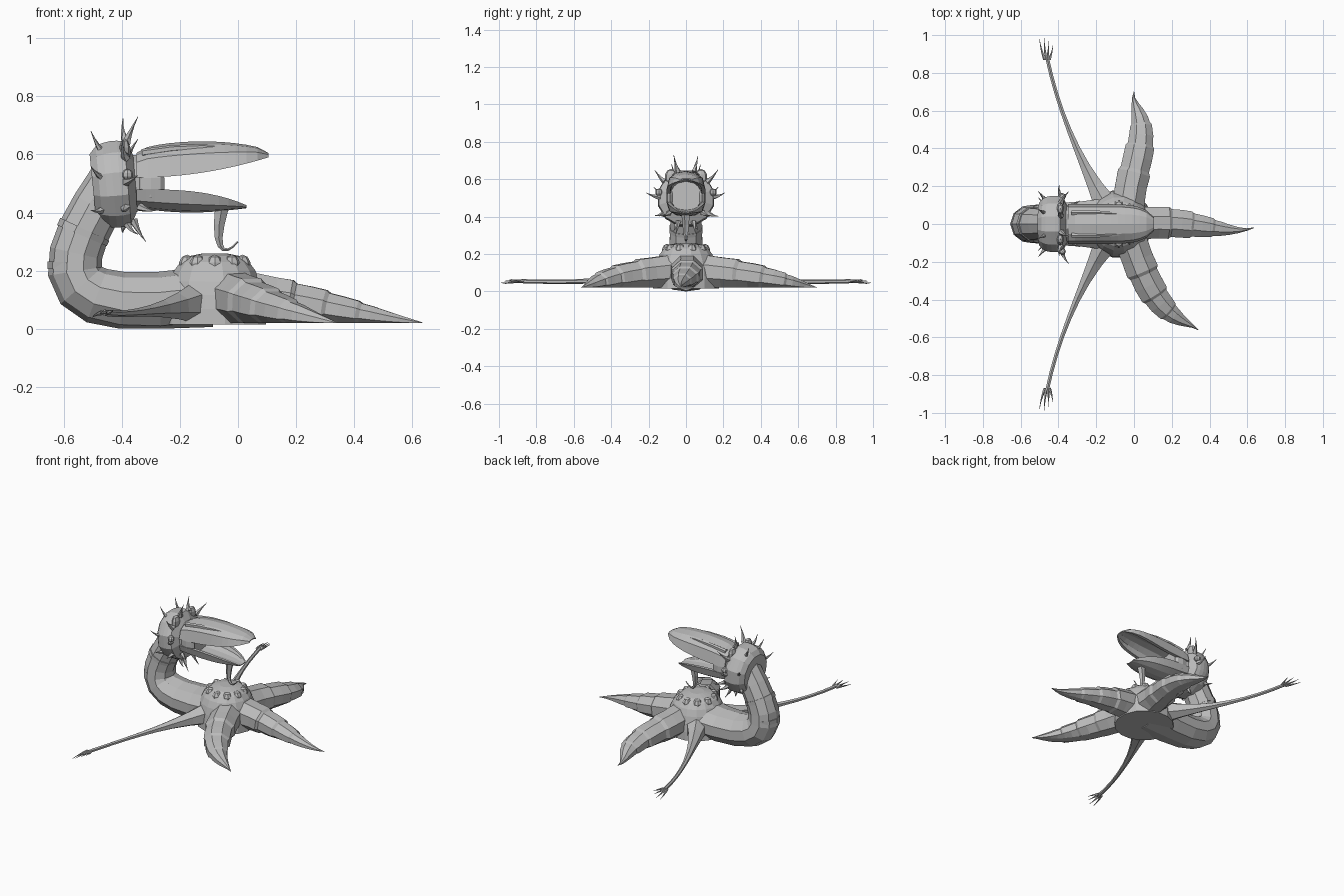
import bpy, bmesh
from math import sin, cos, pi
from mathutils import Vector

cube = bpy.data.objects.get("Cube")
if cube:
    bpy.data.objects.remove(cube, do_unlink=True)

grey = bpy.data.materials.new("stone_grey")
grey.use_nodes = True
grey.diffuse_color = (.5, .5, .5, 1)
grey.node_tree.nodes["Principled BSDF"].inputs["Base Color"].default_value = grey.diffuse_color


def steps(count):
    return [index / count for index in range(count + 1)]


def turns(count):
    return [2 * pi * (index + .5) / count for index in range(count)]


def loft(name, rings):
    """Skin equal closed rings and cap both ends."""
    bm = bmesh.new()
    rows = [[bm.verts.new(point) for point in ring] for ring in rings]
    for low, high in zip(rows, rows[1:]):
        for index in range(len(low)):
            before = index - 1
            bm.faces.new((low[before], low[index], high[index], high[before]))
    bm.faces.new(rows[0])
    bm.faces.new(rows[-1])
    bmesh.ops.recalc_face_normals(bm, faces=bm.faces)
    mesh = bpy.data.meshes.new(name)
    bm.to_mesh(mesh)
    bm.free()
    mesh.materials.append(grey)
    bpy.context.collection.objects.link(bpy.data.objects.new(name, mesh))


def bezier(handles, t):
    """Point on the curve of any number of handles."""
    points = [Vector(handle) for handle in handles]
    while len(points) > 1:
        points = [start.lerp(end, t) for start, end in zip(points, points[1:])]
    return points[0]


def sweep(name, handles, width, height, stations, sides=8, floor=0):
    """Tube along a curve; half width and half height are rules of t."""
    rings = []
    for t in stations:
        centre = bezier(handles, t)
        tangent = bezier(handles, t + .01) - bezier(handles, t - .01)
        tangent.normalize()
        upright = Vector((1, 0, 0)) if abs(tangent.z) > .95 else Vector((0, 0, 1))
        if tangent.y == 0:
            side = Vector((0, 1, 0))
        else:
            side = tangent.cross(upright).normalized()
        up = side.cross(tangent)
        ring = [centre + side * width(t) * cos(a) + up * height(t) * sin(a) for a in turns(sides)]
        for point in ring:
            point.z = max(point.z, floor)
        rings.append(ring)
    loft(name, rings)


def thorn(name, base, direction, length, radius, bend):
    """Curved tapering spike."""
    base = Vector(base)
    middle = base + Vector(direction).normalized() * length / 2
    tip = middle + (middle - base) + Vector(bend) * length

    def taper(t):
        return radius * (1 - t) ** 1.3 + .001

    sweep(name, (base, middle, tip), taper, taper, steps(4), sides=5)


def blob(name, location, size):
    bpy.ops.mesh.primitive_uv_sphere_add(segments=8, ring_count=5, location=location)
    knob = bpy.context.object
    knob.name, knob.scale = name, size
    knob.data.materials.append(grey)


# Domed body with a flat underside
dome = []
for t in steps(7):
    angle = 1.5 * t
    radius = .18 * cos(angle) ** .55
    dome.append([(radius * cos(a) - .08, radius * sin(a), .015 + .245 * sin(angle)) for a in turns(16)])
loft("body", dome)

# Fleshy knobs around the crown of the body
for a in turns(10):
    blob("crown_knob", (.1 * cos(a) - .08, .1 * sin(a), .215), (.03, .03, .04))

# Neck curling back and up, with raised bands
neck_curve = ((-.1, 0, .11), (-.68, 0, .03), (-.62, 0, .22), (-.43, 0, .51))
sweep("neck", neck_curve, lambda t: .15 - .07 * t ** .5, lambda t: .105 - .02 * t, steps(9), sides=10)
for t in (.58, .76):
    sweep("neck_band", neck_curve, lambda t: .093, lambda t: .093, (t, t + .03), sides=10)


# Blunt skull stepping in behind the jaws
def skull(t):
    return .115 + .04 * sin(pi * t * 1.3) ** .5 if t < .6 else .125 - .04 * t


sweep("skull", ((-.5, 0, .49), (-.4, 0, .5), (-.27, 0, .51)), skull, skull, steps(9), sides=12)


# Hollow jaws, arched from lip to crest
def jaw(name, length, power, lip, crest):
    rings = []
    for t in steps(12):
        x = length * t - .35
        width = .105 * (1 - .65 * t ** power)
        rise = crest(t) - lip(t)
        arc = [pi * step for step in steps(6)]
        outer = [(x, width * cos(a), lip(t) + rise * abs(sin(a)) ** .7) for a in arc]
        inner = [(x, .8 * width * cos(a), lip(t) + rise * .6 * sin(a)) for a in arc]
        rings.append(outer + inner[::-1])
    loft(name, rings)


jaw("upper_jaw", .455, 8, lambda t: .52 + .07 * t ** 2, lambda t: .605 + .04 * abs(sin(pi * t)) ** .5)
jaw("lower_jaw", .38, 4, lambda t: .48 - .055 * t ** 3, lambda t: .415 - .015 * sin(pi * t))

for side in (-1, 1):
    # Snout ridge, jaw hinge, eye and brow
    sweep("snout_ridge", ((-.33, side * .06, .605), (-.12, side * .07, .645), (.08, side * .03, .605)),
          lambda t: .014 - .006 * t, lambda t: .014 - .006 * t, steps(4), sides=6)
    blob("jaw_hinge", (-.3, side * .085, .5), (.05, .02, .06))
    blob("eye", (-.38, side * .145, .53), (.02, .02, .02))
    blob("brow_lobe", (-.39, side * .08, .61), (.02, .035, .045))


# Hooked barbel under the chin
def barbel(t):
    return .022 * (1 - t) ** 2 + .003


sweep("chin_barbel", ((-.055, 0, .42), (-.09, 0, .25), (-.04, 0, .25), (0, 0, .3)),
      barbel, barbel, steps(7), sides=5)

# Thorns around the collar, nape and throat
for index, a in enumerate(turns(10)):
    lean = .25 if index % 2 else -.5
    thorn("collar_thorn", (-.385, .14 * sin(a), .505 + .14 * cos(a)),
          (lean, sin(a), cos(a)), .075, .016, (.3, 0, .3))
for a in turns(7):
    if cos(a) > -.8:
        thorn("nape_thorn", (-.46, .12 * sin(a), .49 + .12 * cos(a)),
              (-.8, sin(a), cos(a)), .075, .016, (0, 0, .4))
for side in (-1, 1):
    thorn("throat_thorn", (-.36, side * .04, .375), (.35, side * .2, -1), .08, .014, (.2, 0, 0))
    thorn("cheek_thorn", (-.34, side * .09, .42), (1, side * .6, -.5), .07, .014, (0, 0, .2))


# Tentacles that lie on the ground, stepped at each segment
def tentacle(name, handles, fullness):
    joints = (.25, .42, .6)

    def ridge(t):
        return next((1.06 - .12 * (t > joint) for joint in joints if abs(t - joint) < .02), 1)

    def width(t):
        return .09 * ridge(t) * (1 - t ** fullness) ** 1.6 + .002

    def height(t):
        return .095 * ridge(t) * (1 - t ** (fullness / 2)) + .002

    stations = steps(12) + [joint + shift for joint in joints for shift in (-.01, .01)]
    stations = sorted(t for t in stations if min(abs(t - joint) for joint in joints) > .005)
    # Sink the curve so that the underside follows the ground
    path = [(x, y, z) for (x, y), z in zip(handles, (.11, .1, .06, .03, .02))]
    sweep(name, path, width, height, stations, floor=.02)


tentacle("front_tentacle", ((0, 0), (.2, .02), (.36, 0), (.52, -.06), (.635, -.02)), 2.2)
tentacle("left_tentacle", ((-.03, .03), (-.05, .3), (.16, .52), (-.03, .6), (0, .7)), 2.6)
tentacle("right_tentacle", ((-.04, -.02), (.05, -.28), (.12, -.5), (.26, -.5), (.34, -.56)), 2.6)


# Long thin arms with clawed hands
def arm(t):
    return .06 * (1 - t) ** 4 + .011


for name, side in (("left", 1), ("right", -1)):
    sweep(name + "_arm", ((-.15, side * .1, .09), (-.38, side * .5, .04), (-.46, side * .88, .055)),
          arm, arm, steps(8), sides=6)
    for spread, length in ((-.4, .12), (-.15, .12), (.1, .1), (.4, .08)):
        thorn(name + "_claw", (spread * .03 - .46, side * .87, .055),
              (spread, side, spread / 3), length, .008, (-spread / 3, 0, 0))
